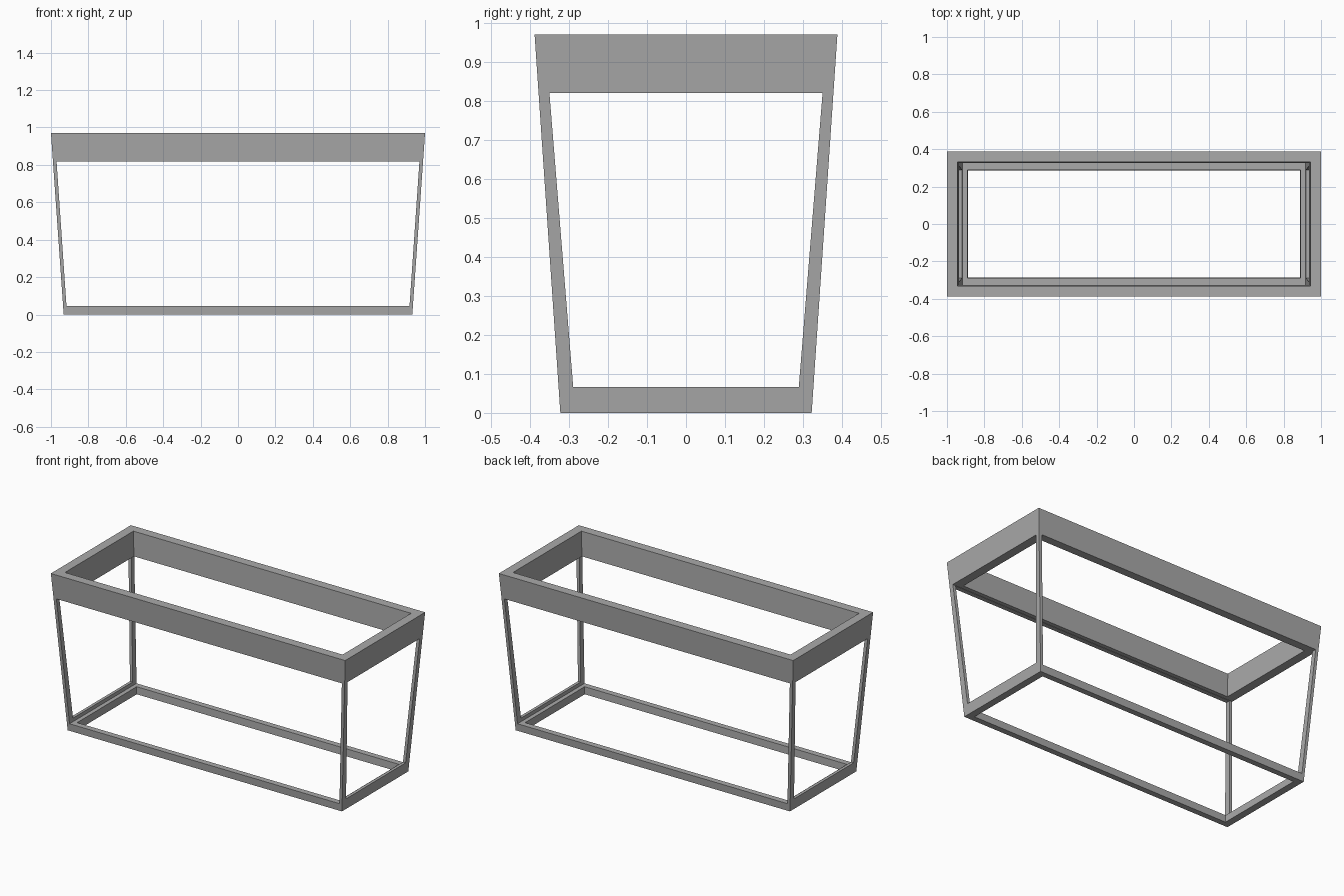
import bpy
import bmesh

cube = bpy.data.objects.get("Cube")
if cube:
    bpy.data.objects.remove(cube, do_unlink=True)

grey = bpy.data.materials.new("mid_grey")
grey.use_nodes = True
colour = (0.40, 0.40, 0.40, 1)
grey.diffuse_color = colour
grey.node_tree.nodes["Principled BSDF"].inputs["Base Color"].default_value = colour


def tapered_box(name, low, high):
    """Box whose low and high ends are (half x, half y, z)."""
    bm = bmesh.new()
    bmesh.ops.create_cube(bm, size=2)
    for v in bm.verts:
        hx, hy, z = high if v.co.z > 0 else low
        v.co = (v.co.x * hx, v.co.y * hy, z)
    mesh = bpy.data.meshes.new(name)
    bm.to_mesh(mesh)
    bm.free()
    mesh.materials.append(grey)
    obj = bpy.data.objects.new(name, mesh)
    bpy.context.collection.objects.link(obj)
    return obj


# Solid flared body
frame = tapered_box("flared_frame", (0.932, 0.322, 0), (1.0, 0.388, 0.97))

# Hollow core, long side openings and end openings
cutters = [
    tapered_box("core_cutter", (0.883, 0.282, -0.1), (0.949, 0.337, 1.07)),
    tapered_box("long_side_cutter", (0.917, 1, 0.045), (0.97, 1, 0.818)),
    tapered_box("end_cutter", (2, 0.289, 0.066), (2, 0.35, 0.82)),
]
for cutter in cutters:
    cutter.hide_render = True
    mod = frame.modifiers.new(cutter.name, "BOOLEAN")
    mod.operation = "DIFFERENCE"
    mod.solver = "EXACT"
    mod.object = cutter

# Keep the cut result and drop the cutters
bpy.context.view_layer.update()
graph = bpy.context.evaluated_depsgraph_get()
cut_mesh = bpy.data.meshes.new_from_object(frame.evaluated_get(graph))
frame.modifiers.clear()
frame.data = cut_mesh
cut_mesh.materials.clear()
cut_mesh.materials.append(grey)
for face in cut_mesh.polygons:
    face.material_index = 0
    face.use_smooth = False
for cutter in cutters:
    bpy.data.objects.remove(cutter, do_unlink=True)
